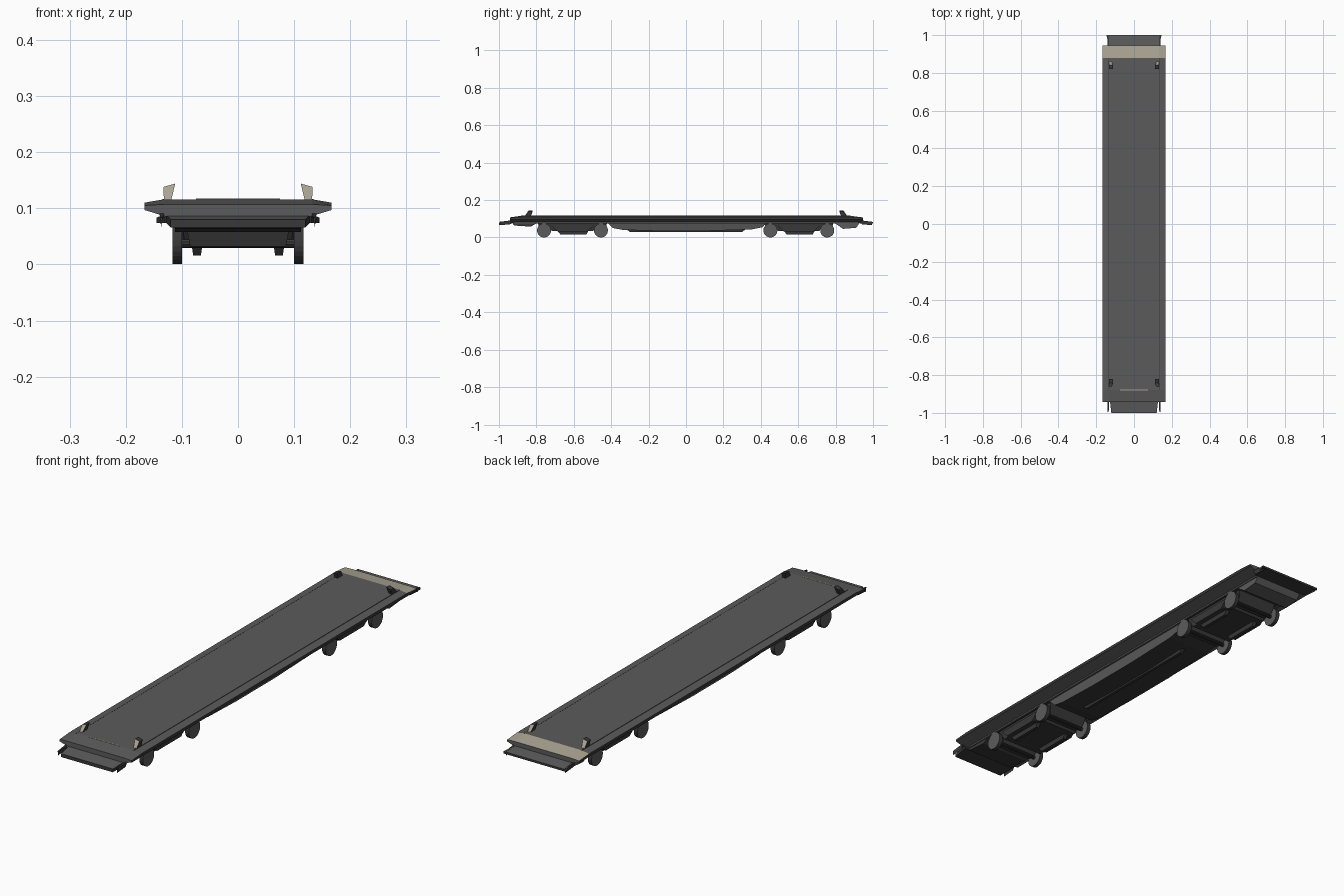
import bpy, bmesh, math

if "Cube" in bpy.data.objects:
    bpy.data.objects.remove(bpy.data.objects["Cube"])


def mat(name, r, g, b):
    m = bpy.data.materials.new(name)
    m.diffuse_color = (r, g, b, 1)
    m.use_nodes = True
    m.node_tree.nodes["Principled BSDF"].inputs["Base Color"].default_value = m.diffuse_color
    return m


GREY = mat("deck grey", 0.105, 0.105, 0.105)
DARK = mat("underframe dark", 0.04, 0.04, 0.04)
BEIGE = mat("beige", 0.40, 0.37, 0.29)


def loft(name, sections, mats, rule=None):
    """Join equal-length rings of 3D points and cap both ends."""
    bm = bmesh.new()
    rings = [[bm.verts.new(p) for p in s] for s in sections]
    n = len(rings[0])
    for a, b in zip(rings, rings[1:]):
        for i in range(n):
            j = (i + 1) % n
            bm.faces.new((a[i], a[j], b[j], b[i]))
    bm.faces.new(rings[0])
    bm.faces.new(rings[-1])
    bmesh.ops.recalc_face_normals(bm, faces=bm.faces)
    bm.normal_update()
    if rule:
        for f in bm.faces:
            f.material_index = rule(f.normal, f.calc_center_median())
    me = bpy.data.meshes.new(name)
    bm.to_mesh(me)
    bm.free()
    ob = bpy.data.objects.new(name, me)
    bpy.context.collection.objects.link(ob)
    for m in mats:
        me.materials.append(m)
    return ob


def block(name, bottom, top, material):
    """Tapered box; bottom and top are (x0, x1, y0, y1, z)."""
    def ring(x0, x1, y0, y1, z):
        return [(x0, y0, z), (x1, y0, z), (x1, y1, z), (x0, y1, z)]
    return loft(name, [ring(*bottom), ring(*top)], [material])


def across(name, profile, w, mats, rule=None):
    """Side profile of (y, z, width scale), extruded across x."""
    return loft(name, [[(s * w * k, y, z) for y, z, k in profile] for s in (-1, 1)], mats, rule)


# Deck: bevelled section, sloping down at both ends
def deck_ring(y, top):
    half = [(0.108, 0.079), (0.167, 0.097), (0.167, 0.110), (0.132, top)]
    half[2] = (0.167, min(0.110, top - 0.002))
    return [(x, y, z) for x, z in half] + [(-x, y, z) for x, z in reversed(half)]


def deck_rule(n, c):
    if c.y > 0.88 and n.z > 0.5:
        return 2
    return 1 if abs(n.x) > 0.9 or n.z < -0.98 else 0


loft("deck", [deck_ring(-0.942, 0.107), deck_ring(-0.88, 0.116),
              deck_ring(0.88, 0.116), deck_ring(0.945, 0.107)],
     [GREY, DARK, BEIGE], deck_rule)

# Thin pale line at the front fold
block("front_line", (-0.075, 0.075, -0.881, -0.877, 0.115),
      (-0.075, 0.075, -0.881, -0.877, 0.117), BEIGE)

# Gangway plates at each end
across("front_gangway", [(-0.93, 0.088, 1), (-1.0, 0.080, 0.94), (-1.0, 0.066, 0.94),
                         (-0.93, 0.074, 1)], 0.128, [GREY, DARK],
       lambda n, c: 0 if n.z > 0.5 else 1)
across("rear_gangway", [(0.93, 0.090, 0.93), (1.0, 0.083, 1.04), (1.0, 0.074, 1.04),
                        (0.93, 0.074, 0.93)], 0.14, [GREY, DARK],
       lambda n, c: 0 if n.z > 0.5 else 1)

# End aprons below the deck
across("front_apron", [(-0.93, 0.08, 1), (-0.92, 0.064, 1), (-0.83, 0.058, 1),
                       (-0.79, 0.08, 1)], 0.112, [DARK])
across("rear_apron", [(0.93, 0.08, 1), (0.91, 0.052, 1), (0.84, 0.046, 1),
                      (0.79, 0.08, 1)], 0.112, [GREY])

# Centre equipment belly
across("belly", [(-0.42, 0.08, 1.08), (-0.39, 0.050, 1), (-0.34, 0.041, 1), (-0.15, 0.035, 1),
                 (0.10, 0.035, 1), (0.35, 0.043, 1), (0.41, 0.055, 1), (0.43, 0.08, 1.08)],
       0.10, [GREY, DARK], lambda n, c: 1 if n.z < -0.5 else 0)
block("belly_keel", (-0.006, 0.006, -0.3, 0.3, 0.029),
      (-0.010, 0.010, -0.32, 0.32, 0.045), DARK)

for s, side in ((-1, "left"), (1, "right")):
    # Dark seam along the deck edge
    block(side + "_seam", (s * 0.135 - 0.0015, s * 0.135 + 0.0015, -0.88, 0.88, 0.112),
          (s * 0.133 - 0.0015, s * 0.133 + 0.0015, -0.88, 0.88, 0.1165), DARK)
    # Sill under the sloped edge
    block(side + "_sill", (s * 0.112 - 0.004, s * 0.112 + 0.004, -0.92, 0.92, 0.075),
          (s * 0.112 - 0.004, s * 0.112 + 0.004, -0.92, 0.92, 0.084), GREY)

    for e, end in ((-1, "front"), (1, "rear")):
        # Leaning lamp brackets on top of the deck: pale outer face, dark casing
        y0 = e * 0.83
        lo = [(s * 0.119, y0), (s * 0.132, y0), (s * 0.132, y0 + e * 0.032), (s * 0.119, y0 + e * 0.032)]
        hi = [(s * 0.112, y0 - e * 0.01), (s * 0.133, y0 - e * 0.01),
              (s * 0.133, y0 + e * 0.012), (s * 0.112, y0 + e * 0.012)]
        loft(f"{end}_{side}_bracket",
             [[(x, y, 0.114) for x, y in lo],
              [(x, y, 0.144 if abs(x) < 0.12 else 0.138) for x, y in hi]],
             [DARK, BEIGE], lambda n, c, e=e: 1 if n.y * e > 0.5 else 0)
        # Pointed fins hanging at the deck ends
        loft(f"{end}_{side}_fin",
             [[(s * 0.131, e * 0.93, 0.092), (s * 0.140, e * 0.93, 0.092), (s * 0.137, e * 0.94, 0.070)],
              [(s * 0.134, e * 0.995, 0.084), (s * 0.139, e * 0.995, 0.084), (s * 0.137, e * 0.995, 0.066)]],
             [DARK])

# Bogies
for c, end in ((-0.607, "front"), (0.603, "rear")):
    block(end + "_bogie_frame", (-0.095, 0.095, c - 0.11, c + 0.11, 0.034),
          (-0.100, 0.100, c - 0.14, c + 0.14, 0.080), DARK)
    for s in (-1, 1):
        x = s * 0.073
        block(f"{end}_bogie_shoe", (x - 0.007, x + 0.007, c - 0.065, c + 0.075, 0.016),
              (x - 0.013, x + 0.013, c - 0.10, c + 0.10, 0.062), DARK)
        block(f"{end}_bogie_side", (s * 0.1 - 0.006, s * 0.1 + 0.006, c - 0.08, c + 0.08, 0.032),
              (s * 0.1 - 0.006, s * 0.1 + 0.006, c - 0.115, c + 0.115, 0.066), DARK)
    for d in (-0.152, 0.152):
        y = c + d
        # Axle housing, axle and wheels
        block(f"{end}_axle_housing", (-0.085, 0.085, y - 0.02, y + 0.02, 0.032),
              (-0.095, 0.095, y - 0.034, y + 0.034, 0.080), DARK)
        for name, x0, x1, r, n, m in (("axle", -0.1, 0.1, 0.008, 10, DARK),
                                      ("left_wheel", -0.117, -0.100, 0.0375, 24, GREY),
                                      ("right_wheel", 0.100, 0.117, 0.0375, 24, GREY)):
            ring = [(y + r * math.cos(2 * math.pi * (i + 0.5) / n),
                     0.0375 + r * math.sin(2 * math.pi * (i + 0.5) / n)) for i in range(n)]
            loft(f"{end}_{name}", [[(x, py, pz) for py, pz in ring] for x in (x0, x1)],
                 [m, DARK], lambda nn, cc: 0 if abs(nn.x) > 0.5 else 1)
